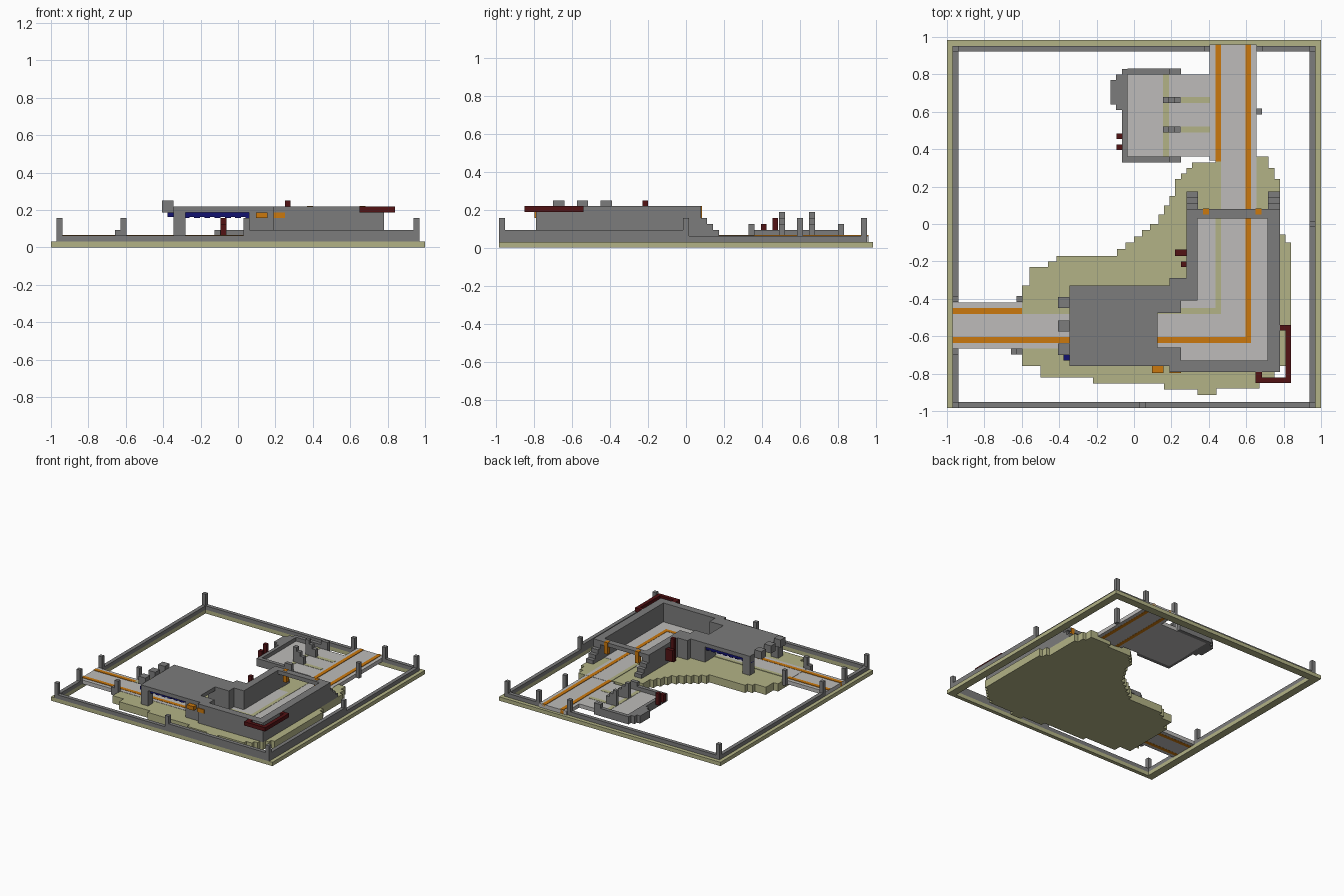
import bpy, bmesh

cube = bpy.data.objects.get("Cube")
if cube:
    bpy.data.objects.remove(cube, do_unlink=True)

V = 1 / 32                      # size of one block
Z = [V * i for i in range(9)]   # layer heights


def material(name, rgb):
    m = bpy.data.materials.new(name)
    m.use_nodes = True
    m.diffuse_color = (*rgb, 1)
    bsdf = m.node_tree.nodes["Principled BSDF"]
    bsdf.inputs["Base Color"].default_value = (*rgb, 1)
    bsdf.inputs["Roughness"].default_value = 0.9
    return m


PAVING = material("pale grey paving", (0.51, 0.50, 0.49))
STONE = material("dark grey stone", (0.20, 0.20, 0.20))
GRASS = material("khaki grass", (0.45, 0.45, 0.24))
ORANGE = material("orange", (0.60, 0.19, 0.004))
RED = material("dark red", (0.085, 0.006, 0.007))
BLUE = material("dark blue", (0.006, 0.006, 0.16))


def finish(name, bm, mat):
    bmesh.ops.recalc_face_normals(bm, faces=bm.faces)
    me = bpy.data.meshes.new(name)
    bm.to_mesh(me)
    bm.free()
    me.materials.append(mat)
    ob = bpy.data.objects.new(name, me)
    bpy.context.collection.objects.link(ob)


def boxes(name, mat, *items):
    """One object made of boxes given as x0, x1, y0, y1, z0, z1."""
    bm = bmesh.new()
    for x0, x1, y0, y1, z0, z1 in items:
        vs = bmesh.ops.create_cube(bm, size=1)["verts"]
        for v in vs:
            v.co = (x1 if v.co.x > 0 else x0, y1 if v.co.y > 0 else y0,
                    z1 if v.co.z > 0 else z0)
    finish(name, bm, mat)


def prism(name, mat, pts, z0, z1):
    """Extruded outline."""
    bm = bmesh.new()
    face = bm.faces.new([bm.verts.new((x, y, z0)) for x, y in pts])
    top = bmesh.ops.extrude_face_region(bm, geom=[face])["geom"]
    for g in top:
        if isinstance(g, bmesh.types.BMVert):
            g.co.z = z1
    finish(name, bm, mat)


def staircase(pts):
    """Turn slanted outline segments into block steps."""
    out = []
    for (xa, ya), (xb, yb) in zip(pts, pts[1:] + pts[:1]):
        dx, dy = xb - xa, yb - ya
        n = max(1, round(min(abs(dx), abs(dy)) / V))
        out.append((xa, ya))
        if abs(dx) < 1e-4 or abs(dy) < 1e-4:
            continue
        for i in range(n):
            out.append((xa + dx * i / n, ya + dy * (i + 1) / n))
            if i < n - 1:
                out.append((xa + dx * (i + 1) / n, ya + dy * (i + 1) / n))
    return out


# Border plinth
X, YF, YB = 0.97, -0.984, 0.953
boxes("border_plinth", GRASS,
      (-1, 1, YF, YF + V, 0, V), (-1, 1, YB - V, 0.984, 0, V),
      (-1, -X + V, YF + V, YB - V, 0, V), (X - V, 1, YF + V, YB - V, 0, V))

# Perimeter wall, with gaps where the roads leave
boxes("perimeter_wall", STONE,
      (-X, 0.045, YF, YF + V, V, Z[2]), (0.045, X, YF, YF + V, V, Z[3]),
      (X - V, X, YF + V, 0, V, Z[3]), (X - V, X, 0, YB, V, Z[2]),
      (-X, 0.405, YB - V, YB, V, Z[2]), (0.655, X - V, YB - V, YB, V, Z[2]),
      (-X, -X + V, YF + V, -0.665, V, Z[2]), (-X, -X + V, -0.42, YB - V, V, Z[2]))

# Posts on the wall and beside the roads
posts = [(-X, YF), (X - V, YF), (-X, YB - V), (X - V, YB - V), (0.03, YF),
         (X - V, -0.015), (0.375, YB - V), (0.655, YB - V), (-X, -0.415),
         (-X, -0.697), (-0.627, -0.417), (-0.627, -0.697), (0.654, 0.585)]
boxes("posts", STONE, *[(x, x + V, y, y + V, V, Z[5]) for x, y in posts],
      (-0.658, -0.627, -0.697, -0.666, V, Z[3]))

# Grassy mound with a blocky outline
mound = [(-0.60, -0.33), (-0.56, -0.33), (-0.56, -0.26), (-0.46, -0.23),
         (-0.37, -0.17), (-0.09, -0.17), (0.0, -0.10), (0.13, 0.0),
         (0.22, 0.15), (0.25, 0.24), (0.34, 0.33), (0.53, 0.33), (0.53, 0.36),
         (0.72, 0.36), (0.78, 0.24), (0.78, -0.01), (0.84, -0.10),
         (0.84, -0.73), (0.81, -0.73), (0.72, -0.82), (0.62, -0.88),
         (0.44, -0.88), (0.44, -0.915), (0.34, -0.915), (0.34, -0.885),
         (0.16, -0.885), (0.16, -0.852), (-0.22, -0.852), (-0.22, -0.82),
         (-0.50, -0.82), (-0.50, -0.79), (-0.60, -0.76), (-0.63, -0.69),
         (-0.60, -0.69)]
prism("grass_mound", GRASS, staircase(mound), 0, Z[2])

# Roads outside the mound, and thin paving across it
T = Z[2] + 0.002
boxes("roads", PAVING,
      (-X, -0.60, -0.665, -0.42, V, Z[2]), (0.405, 0.655, 0.34, 0.96, V, Z[2]),
      (-0.04, 0.405, 0.36, 0.80, V, Z[2]))
boxes("mound_paving", PAVING,
      (-0.625, 0.45, -0.665, -0.475, V, T), (0.45, 0.655, 0.03, 0.36, V, T),
      (0.125, 0.34, -0.73, -0.41, Z[2], T), (0.34, 0.715, -0.73, 0.03, Z[2], T))
S = T + 0.002
boxes("lane_lines", ORANGE,
      (-X, -0.60, -0.48, -0.45, V - 0.001, S), (-X, 0.595, -0.635, -0.605, V - 0.001, S),
      (0.435, 0.465, 0.335, 0.96, V - 0.001, S), (0.595, 0.625, -0.635, 0.96, V - 0.001, S))
boxes("grass_lane_lines", GRASS,
      (-0.60, 0.465, -0.48, -0.45, Z[2], S), (0.435, 0.465, -0.45, 0.335, Z[2], S))

# Main building: courtyard walls and the gate beam
boxes("courtyard_walls", STONE,
      (0.715, 0.78, -0.79, 0.08, Z[2], Z[7]), (0.19, 0.715, -0.79, -0.73, Z[2], Z[7]),
      (0.28, 0.34, -0.41, 0.08, Z[2], Z[7]), (0.19, 0.28, -0.41, -0.29, Z[2], Z[7]),
      (0.25, 0.34, -0.41, -0.35, Z[2], Z[7]),
      (0.06, 0.25, -0.76, -0.66, Z[2], Z[7]), (0.06, 0.25, -0.475, -0.33, Z[2], Z[7]),
      (0.34, 0.715, 0.03, 0.08, Z[6], Z[7]))

# Steps flanking the gate
boxes("gate_steps", STONE,
      *[(x, x + 0.063, 0.08 + i * V, 0.08 + (i + 1) * V, Z[2], Z[5 - i])
        for x in (0.28, 0.717) for i in range(3)])

# Lamps at the gate and on the front wall
boxes("lamps", ORANGE,
      *[(x, x + V, 0.05, 0.083, Z[4], Z[7] + 0.002) for x in (0.37, 0.65)],
      *[(x, x + 2 * V, -0.797, -0.75, Z[5], Z[6]) for x in (0.095, 0.19)])

# Canopy on pillars, with merlons on its end
boxes("canopy_roof", STONE, (-0.345, 0.125, -0.76, -0.33, Z[6], Z[7]))
boxes("canopy_pillars", STONE,
      *[(-0.345, -0.28, y, y + 0.063, Z[2], Z[6]) for y in (-0.76, -0.393)])
boxes("canopy_merlons", STONE,
      *[(-0.407, -0.345, y, y + 0.06, Z[6], Z[8]) for y in (-0.70, -0.575, -0.45)])

# Blue fringe hanging from the canopy edges
fringe = [(-0.376, 0.09, -0.73, -0.70, Z[5] + 0.006, Z[6]),
          (-0.28, 0.09, -0.375, -0.345, Z[5] + 0.006, Z[6])]
for i in range(8):
    x = -0.345 + i * 0.055
    for y in (-0.73, -0.375):
        fringe.append((x, x + V, y, y + V, Z[5], Z[5] + 0.006))
boxes("canopy_fringe", BLUE, *fringe)

# Red railing round the outer corner
boxes("corner_rail", RED,
      (0.65, 0.84, -0.85, -0.82, Z[6], Z[7]), (0.81, 0.84, -0.82, -0.54, Z[6], Z[7]),
      (0.78, 0.81, -0.57, -0.54, Z[6], Z[7]), (0.65, 0.685, -0.82, -0.79, Z[6], Z[7]))

# Red markers on the courtyard wall and on the forecourt wall
boxes("red_markers", RED,
      (0.25, 0.282, -0.23, -0.20, Z[2], Z[8]), (0.22, 0.282, -0.17, -0.137, Z[3], Z[6]),
      (-0.094, -0.062, 0.455, 0.485, Z[2], Z[5]), (-0.094, -0.062, 0.395, 0.425, Z[2], Z[4]))

# Forecourt walls and blocks
boxes("forecourt_walls", STONE,
      (-0.063, -0.035, 0.33, 0.83, V, Z[3]),
      *[b for y in (0.33, 0.80) for b in
        ((-0.035, 0.25, y, y + V, V, Z[3]), (0.19, 0.25, y, y + V, Z[3], Z[4]))],
      (-0.095, -0.063, 0.61, 0.80, V, Z[3]), (-0.125, -0.095, 0.64, 0.77, V, Z[3]))

# Stepped dividers and grass markings on the forecourt
boxes("forecourt_dividers", STONE,
      *[(0.155 + i * V, 0.155 + (i + 1) * V, y, y + V, Z[2], Z[6 - i])
        for y in (0.49, 0.647) for i in range(3)])
boxes("forecourt_markings", GRASS,
      (0.155, 0.186, 0.36, 0.80, Z[2], T),
      *[(0.25, 0.405, y, y + V, Z[2], T) for y in (0.49, 0.647)])
